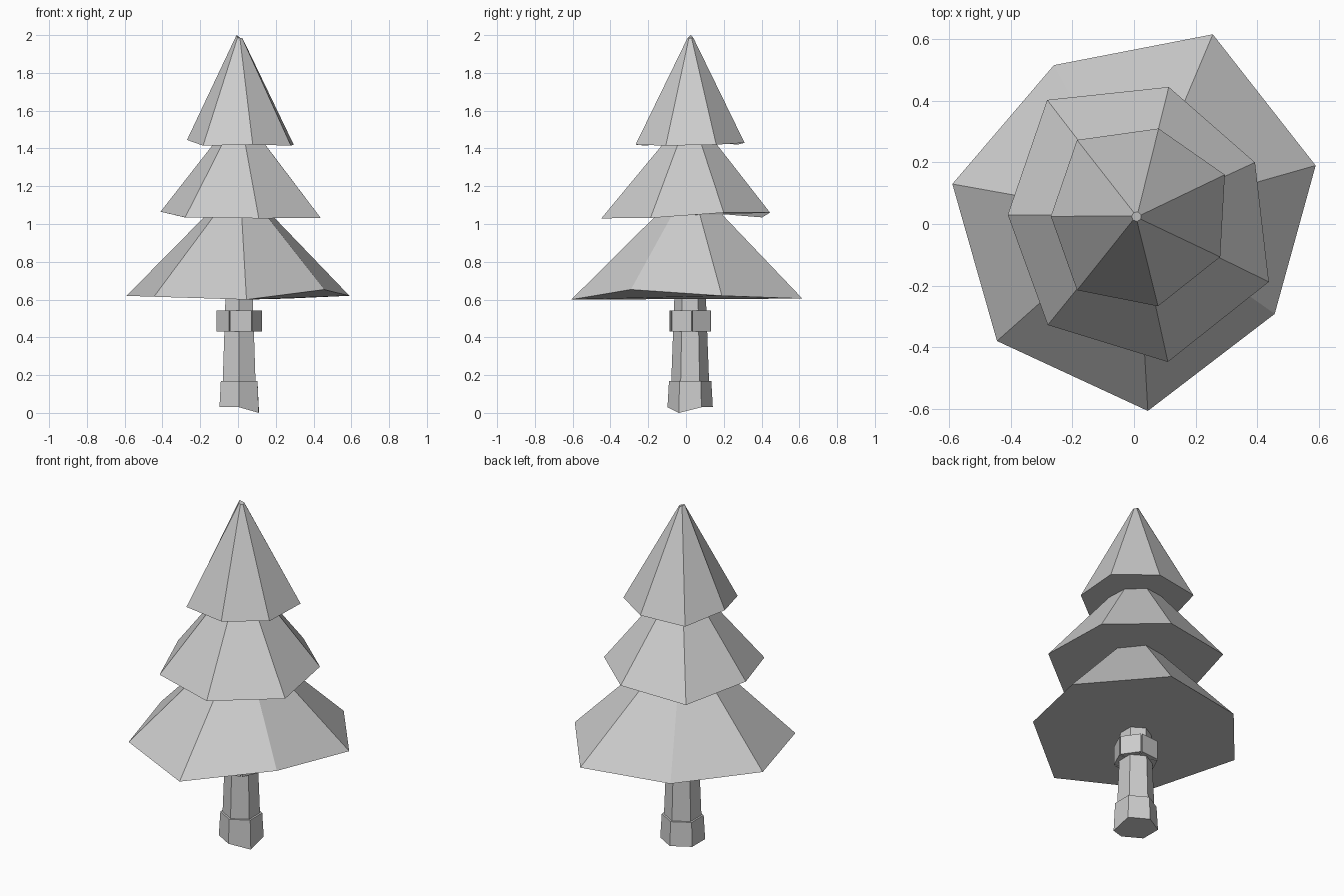
import bpy
from math import cos, sin, radians

if "Cube" in bpy.data.objects:
    bpy.data.objects.remove(bpy.data.objects["Cube"])


def loft(name, rings):
    """Skin equal-length rings listed bottom to top, closing both ends."""
    n = len(rings[0])
    verts = [p for ring in rings for p in ring]
    faces = [tuple(reversed(range(n))), tuple(range(len(verts) - n, len(verts)))]
    for k in range(len(rings) - 1):
        for i in range(n):
            j = (i + 1) % n
            faces.append((k*n + i, k*n + j, (k+1)*n + j, (k+1)*n + i))
    mesh = bpy.data.meshes.new(name)
    mesh.from_pydata(verts, [], faces)
    obj = bpy.data.objects.new(name, mesh)
    bpy.context.collection.objects.link(obj)
    return obj


def ring(n, r, z, turn, cx=0.006, cy=0.022):
    return [(cx + r*cos(radians(turn) + i*6.283185/n),
             cy + r*sin(radians(turn) + i*6.283185/n), z) for i in range(n)]


# Foliage tiers: uneven seven-sided skirts, each rising to a tiny tip
lower = [(.59, .19, .62), (.256, .616, .605), (-.26, .516, .61), (-.59, .13, .62),
         (-.445, -.38, .615), (.045, -.607, .60), (.457, -.292, .653)]
middle = [(.393, .20, 1.06), (.113, .445, 1.06), (-.282, .403, 1.035), (-.41, .03, 1.065),
          (-.28, -.328, 1.035), (.11, -.448, 1.03), (.438, -.188, 1.032)]
upper = [(.295, .16, 1.42), (.08, .31, 1.43), (-.185, .273, 1.42), (-.27, .025, 1.445),
         (-.185, -.215, 1.415), (.078, -.267, 1.42), (.28, -.107, 1.415)]
for name, skirt, tip_z in (("lower_foliage", lower, 1.21),
                           ("middle_foliage", middle, 1.58),
                           ("upper_foliage", upper, 1.985)):
    tip = ring(7, 0.016, tip_z, 20, 0.008, 0.024)
    if name == "upper_foliage":
        tip[3] = (tip[3][0], tip[3][1], 2.0)
    loft(name, [skirt, tip])

# Trunk: six-sided with a slight taper
loft("trunk", [ring(6, 0.10, 0.10, 30), ring(6, 0.10, 0.17, 30),
               ring(6, 0.082, 0.65, 30)])

# Root flare with one low corner
foot = ring(6, 0.12, 0.03, 30)
foot[5] = (foot[5][0], foot[5][1], 0.0)
loft("trunk_base", [foot, ring(6, 0.112, 0.17, 30)])

# Band of separate plates around the trunk
outer = [ring(6, 0.122, z, 5) for z in (0.432, 0.542)]
inner = [ring(6, 0.07, z, 5) for z in (0.432, 0.542)]


def mix(a, b, t):
    return tuple(u + (v - u)*t for u, v in zip(a, b))


for i in range(6):
    j = (i + 1) % 6
    loft(f"band_plate_{i + 1}",
         [[mix(inner[k][i], inner[k][j], .03), mix(outer[k][i], outer[k][j], .03),
           mix(outer[k][i], outer[k][j], .97), mix(inner[k][i], inner[k][j], .97)]
          for k in (0, 1)])
